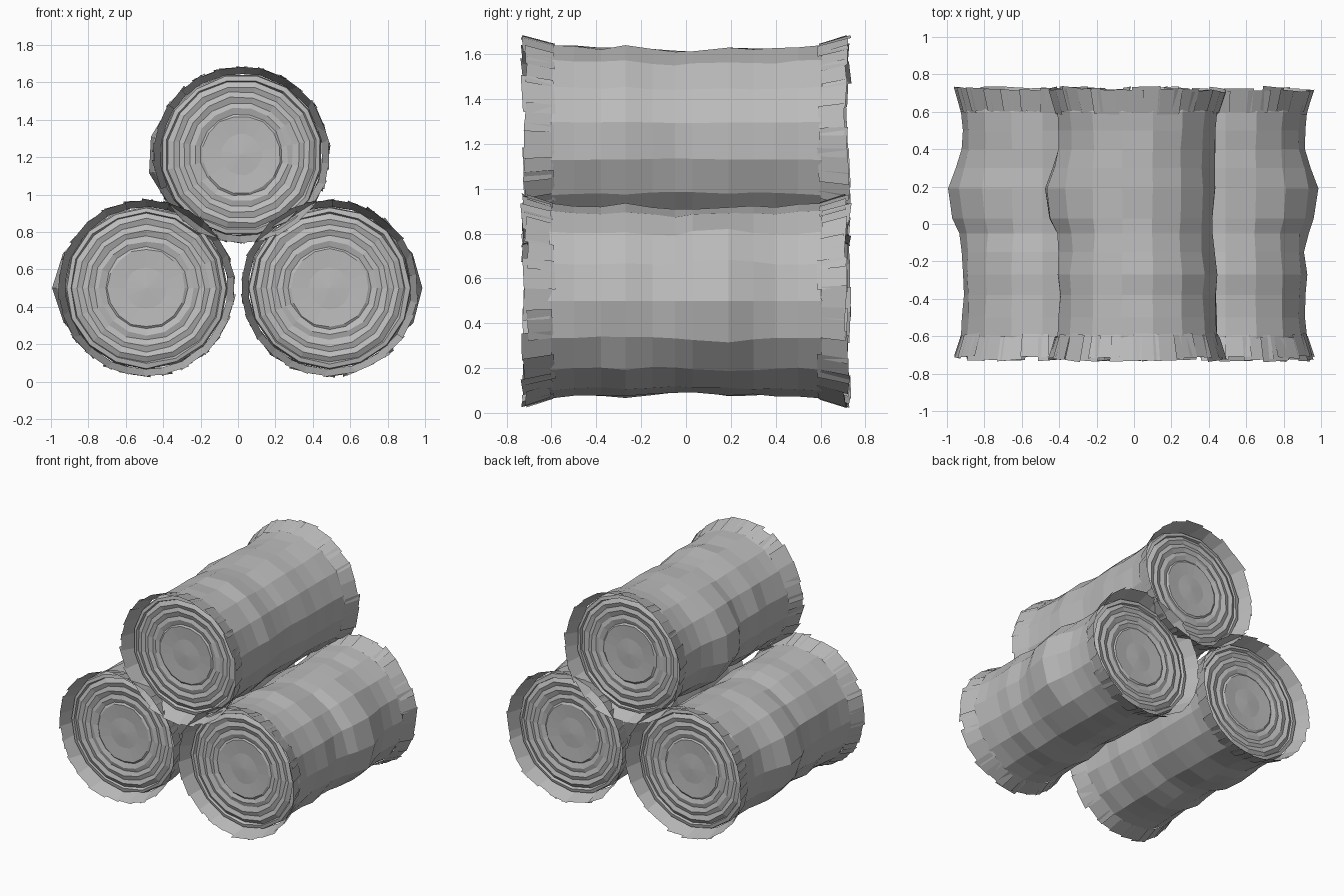
import bpy, bmesh, math, random
from mathutils import Vector

random.seed(4)
if "Cube" in bpy.data.objects:
    bpy.data.objects.remove(bpy.data.objects["Cube"], do_unlink=True)

grey = bpy.data.materials.new("weathered_grey")
grey.use_nodes = True
colour = (0.5, 0.5, 0.5, 1)
grey.diffuse_color = colour
grey.node_tree.nodes["Principled BSDF"].inputs["Base Color"].default_value = colour

SIDES = 16
CHIPS = 26
# (position along the log, radius)
BODY = [(-.6, .435), (-.5, .428), (-.38, .422), (-.27, .43), (-.15, .417), (-.05, .405),
        (.03, .41), (.19, .42), (.3, .42), (.4, .421), (.5, .425), (.6, .435)]
# (radius, outward height) of the bark edge, groove and growth rings
RINGS = [(.428, .035), (.405, .04), (.398, .024), (.37, .04), (.34, .03), (.312, .039),
         (.28, .028), (.252, .036), (.22, .026), (.208, .034), (.11, .028)]


def add_object(name, bm):
    mesh = bpy.data.meshes.new(name)
    bm.to_mesh(mesh)
    bm.free()
    mesh.materials.append(grey)
    obj = bpy.data.objects.new(name, mesh)
    bpy.context.collection.objects.link(obj)


def polar(centre, radius, angle, y):
    return Vector((centre[0] + radius * math.cos(angle), y,
                   centre[1] + radius * math.sin(angle)))


def bridge(bm, a, b):
    for i in range(SIDES):
        j = (i + 1) % SIDES
        bm.faces.new((a[i], a[j], b[j], b[i]))


def log(name, centre, turn, knot_angle):
    angles = [2 * math.pi * (i + turn) / SIDES for i in range(SIDES)]

    # wavy trunk with a swollen knot on one side
    bm = bmesh.new()
    loops = []
    for y, r in BODY:
        loop = []
        for a in angles:
            swell = max(0, math.cos(a - knot_angle)) ** 3
            swell *= .092 * math.exp(-((y - .13) / .18) ** 2)
            wobble = random.uniform(-.007, .007) if abs(y) < .55 else 0
            loop.append(bm.verts.new(polar(centre, r + swell + wobble, a, y)))
        loops.append(loop)
    for a, b in zip(loops, loops[1:]):
        bridge(bm, a, b)

    # ringed ends
    for side, outer in ((-1, loops[0]), (1, loops[-1])):
        last = outer
        for r, h in RINGS:
            ring = [bm.verts.new(polar(centre, r + random.uniform(-.004, .004), a,
                                       side * (.6 + h))) for a in angles]
            bridge(bm, last, ring)
            last = ring
        hub = bm.verts.new((centre[0], side * .634, centre[1]))
        for i in range(SIDES):
            bm.faces.new((last[i], last[(i + 1) % SIDES], hub))
    bmesh.ops.recalc_face_normals(bm, faces=bm.faces)
    add_object(name, bm)

    # flared skirt of overlapping bark chips at both ends
    bm = bmesh.new()
    for side in (-1, 1):
        for i in range(CHIPS):
            mid = 2 * math.pi * (i + random.uniform(-.15, .15)) / CHIPS
            half = math.pi / CHIPS * random.uniform(1.15, 1.6)
            tip = random.uniform(.705, .735)
            root = random.uniform(.585, .605)
            tilt = random.uniform(-.006, .006)
            corners = []
            for s, y, r in ((-1, root, .436), (1, root, .436),
                            (1, tip, .474), (-1, tip, .474)):
                corners.append(bm.verts.new(polar(centre, r + s * tilt, mid + s * half,
                                                  side * (y + s * tilt))))
            if side > 0:
                corners.reverse()
            bm.faces.new(corners)
    add_object(name + "_bark_chips", bm)


log("left_log", (.49, .5), 0, 0)
log("right_log", (-.49, .5), 0, math.pi)
log("top_log", (.018, 1.213), .5, math.pi)
